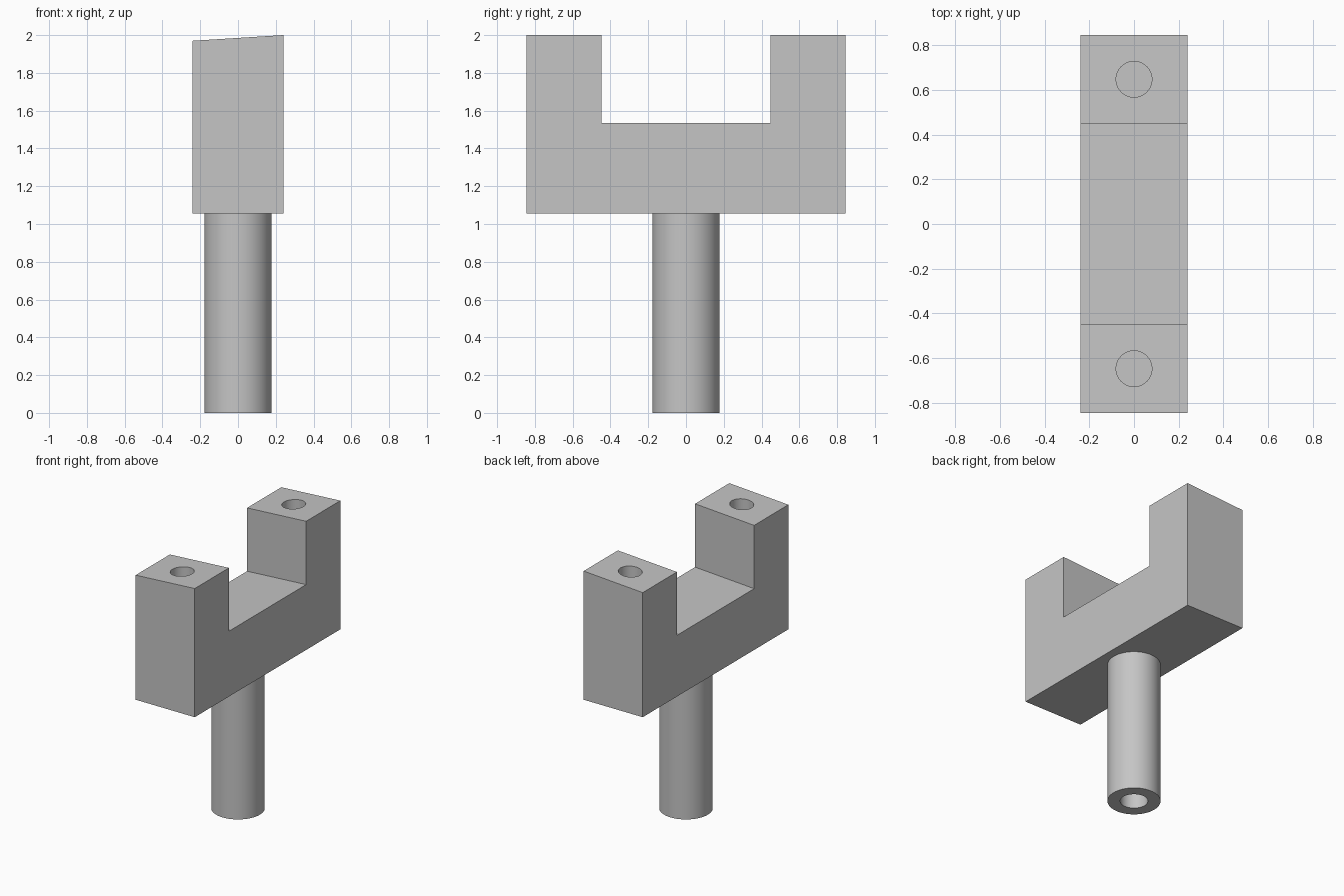
import bpy, bmesh, math
from mathutils import Matrix

if "Cube" in bpy.data.objects:
    bpy.data.objects.remove(bpy.data.objects["Cube"], do_unlink=True)

HALF_X = 0.24
HALF_Y = 0.845
INNER_Y = 0.448
BASE_Z = 1.055
FLOOR_Z = 1.535
TOP_Z = 2.0
SLOPE_DROP = 0.03
SEGMENTS = 64

# Single plain material
grey = bpy.data.materials.new("light_grey")
grey.use_nodes = True
colour = (0.56, 0.56, 0.56, 1)
grey.diffuse_color = colour
grey.node_tree.nodes["Principled BSDF"].inputs["Base Color"].default_value = colour


def make_object(name, bm):
    bmesh.ops.recalc_face_normals(bm, faces=bm.faces)
    mesh = bpy.data.meshes.new(name)
    bm.to_mesh(mesh)
    bm.free()
    mesh.materials.append(grey)
    obj = bpy.data.objects.new(name, mesh)
    bpy.context.collection.objects.link(obj)
    return obj


def activate(obj):
    bpy.ops.object.select_all(action='DESELECT')
    obj.select_set(True)
    bpy.context.view_layer.objects.active = obj


# Fork: U profile extruded across x, upper faces tilted towards -x
half = [(HALF_Y, BASE_Z), (HALF_Y, TOP_Z), (INNER_Y, TOP_Z), (INNER_Y, FLOOR_Z)]
profile = half + [(-y, z) for y, z in reversed(half)]
bm = bmesh.new()
face = bm.faces.new([bm.verts.new((HALF_X, y, z)) for y, z in profile])
side = bmesh.ops.extrude_face_region(bm, geom=[face], use_keep_orig=True)
for v in (g for g in side["geom"] if isinstance(g, bmesh.types.BMVert)):
    v.co.x = -HALF_X
    if v.co.z > BASE_Z:
        v.co.z -= SLOPE_DROP
fork = make_object("fork", bm)

# Blind holes in the prong tops
bm = bmesh.new()
for y in (-0.647, 0.647):
    bmesh.ops.create_cone(bm, cap_ends=True, segments=SEGMENTS, radius1=0.08,
                          radius2=0.08, depth=0.9, matrix=Matrix.Translation((0, y, 2.0)))
cutter = make_object("hole_cutter", bm)
cutter.hide_render = True
cut = fork.modifiers.new("prong_holes", 'BOOLEAN')
cut.operation = 'DIFFERENCE'
cut.solver = 'EXACT'
cut.object = cutter
activate(fork)
bpy.ops.object.modifier_apply(modifier=cut.name)
bpy.data.objects.remove(cutter, do_unlink=True)
bpy.ops.object.shade_smooth_by_angle(angle=math.radians(30))

# Stem: turned profile with a blind bore from below
outline = [(0, BASE_Z), (0.178, BASE_Z), (0.178, 0), (0.093, 0), (0.093, 0.5), (0, 0.5)]
bm = bmesh.new()
verts = [bm.verts.new((r, 0, z)) for r, z in outline]
edges = [bm.edges.new(pair) for pair in zip(verts, verts[1:])]
bmesh.ops.spin(bm, geom=verts + edges, cent=(0, 0, 0), axis=(0, 0, 1),
               angle=math.tau, steps=SEGMENTS)
bmesh.ops.remove_doubles(bm, verts=bm.verts, dist=0.0001)
stem = make_object("stem", bm)
activate(stem)
bpy.ops.object.shade_smooth_by_angle(angle=math.radians(30))
